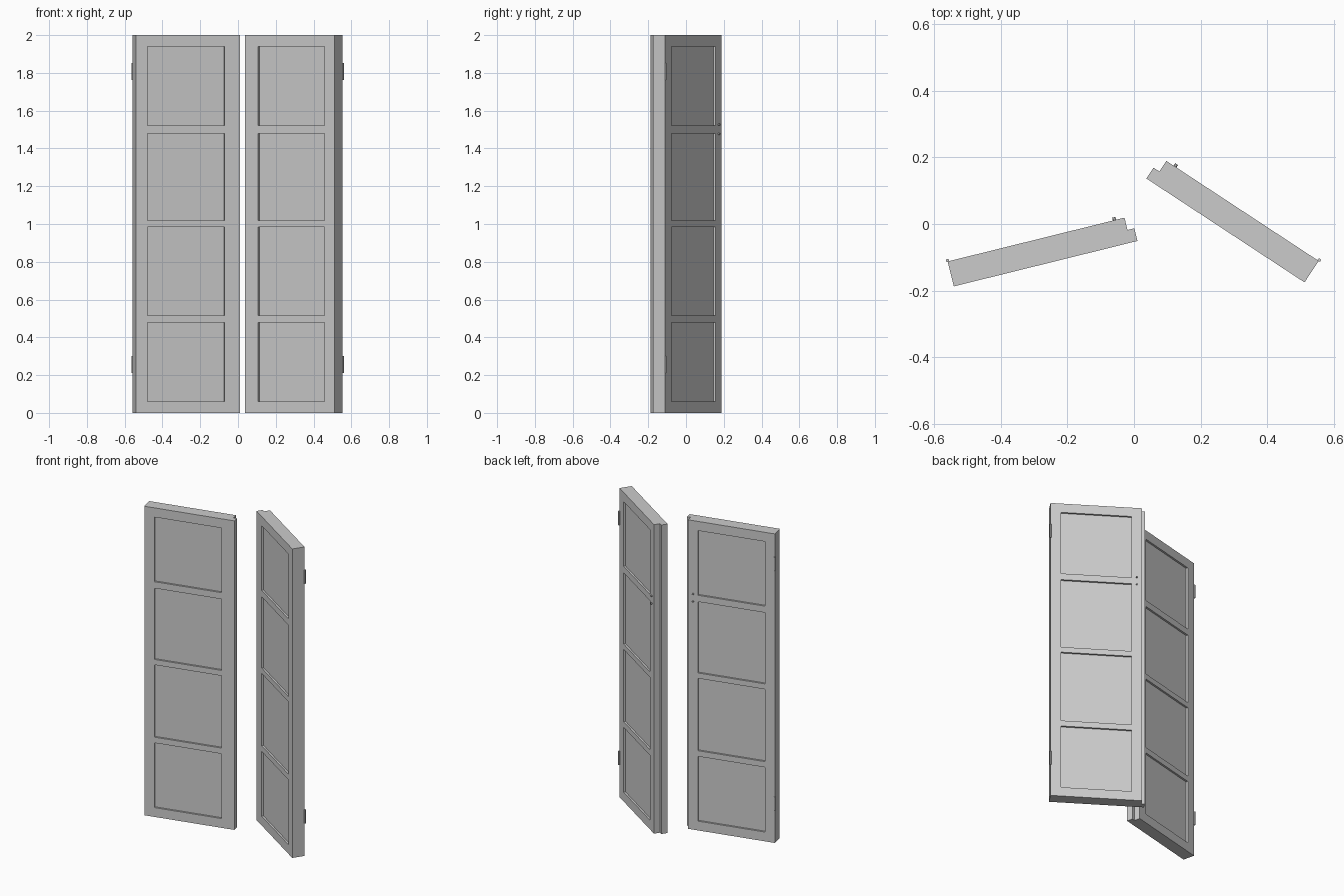
import bpy, bmesh
from math import radians
from mathutils import Matrix, Vector

if "Cube" in bpy.data.objects:
    bpy.data.objects.remove(bpy.data.objects["Cube"])

THICK, WIDTH, HEIGHT = 0.077, 0.546, 2.0
LIP, LIP_THICK, RECESS = 0.021, 0.039, 0.012
X_LINES = [0, 0.063, 0.484, WIDTH]
PANES = [(0.06, 0.479), (0.516, 0.984), (1.019, 1.48), (1.522, 1.94)]
Z_LINES = [0] + [z for pane in PANES for z in pane] + [HEIGHT]


def finish(bm, name, side, place):
    """Mirror the part for its side, swing it into place and make an object."""
    bm.transform(Matrix.Diagonal((side, 1, 1, 1)))
    bmesh.ops.recalc_face_normals(bm, faces=bm.faces)
    mesh = bpy.data.meshes.new(name)
    bm.to_mesh(mesh)
    bm.free()
    obj = bpy.data.objects.new(name, mesh)
    obj.matrix_world = place
    bpy.context.collection.objects.link(obj)
    return obj


def add_box(bm, lo, hi):
    lo, hi = Vector(lo), Vector(hi)
    mat = Matrix.Translation((lo + hi) / 2) @ Matrix.Diagonal((hi - lo).to_4d())
    mat[3][3] = 1
    bmesh.ops.create_cube(bm, size=1, matrix=mat)


def add_cylinder(bm, centre, radius, depth, rot=Matrix()):
    bmesh.ops.create_cone(bm, cap_ends=True, segments=12, radius1=radius, radius2=radius,
                          depth=depth, matrix=Matrix.Translation(centre) @ rot)


def smooth(obj):
    bpy.ops.object.select_all(action='DESELECT')
    obj.select_set(True)
    bpy.context.view_layer.objects.active = obj
    bpy.ops.object.shade_smooth_by_angle()


def build_door(label, side, corner, angle):
    # local frame: x from hinge edge to meeting edge, y from front to back
    place = Matrix.Translation((*corner, 0)) @ Matrix.Rotation(radians(angle), 4, 'Z')

    # stiles and rails as one frame with four openings
    bm = bmesh.new()
    grid = [[bm.verts.new((x, 0, z)) for z in Z_LINES] for x in X_LINES]
    for i in range(3):
        for j in range(len(Z_LINES) - 1):
            if not (i == 1 and j % 2 == 1):
                bm.faces.new((grid[i][j], grid[i + 1][j], grid[i + 1][j + 1], grid[i][j + 1]))
    ext = bmesh.ops.extrude_face_region(bm, geom=bm.faces[:], use_keep_orig=True)
    verts = [g for g in ext['geom'] if isinstance(g, bmesh.types.BMVert)]
    bmesh.ops.translate(bm, verts=verts, vec=(0, THICK, 0))
    finish(bm, label + "_door_frame", side, place)

    # rebate lip along the meeting edge
    bm = bmesh.new()
    add_box(bm, (WIDTH, 0, 0), (WIDTH + LIP, LIP_THICK, HEIGHT))
    finish(bm, label + "_rebate_lip", side, place)

    # recessed panes
    bm = bmesh.new()
    for z0, z1 in PANES:
        add_box(bm, (X_LINES[1], RECESS, z0), (X_LINES[2], THICK - RECESS, z1))
    finish(bm, label + "_panes", side, place)

    # hinge knuckles on the back outer corner
    bm = bmesh.new()
    for z in (0.255, 1.807):
        add_cylinder(bm, (0, THICK + 0.003, z), 0.005, 0.09)
    smooth(finish(bm, label + "_hinges", side, place))

    # two small studs on the back of the meeting stile
    bm = bmesh.new()
    for z in (1.477, 1.526):
        add_cylinder(bm, (WIDTH - 0.031, THICK + 0.004, z), 0.005, 0.01,
                     Matrix.Rotation(radians(90), 4, 'X'))
    smooth(finish(bm, label + "_lock_studs", side, place))


build_door("left", 1, (-0.540, -0.187), 13.9)
build_door("right", -1, (0.511, -0.175), -33.3)
